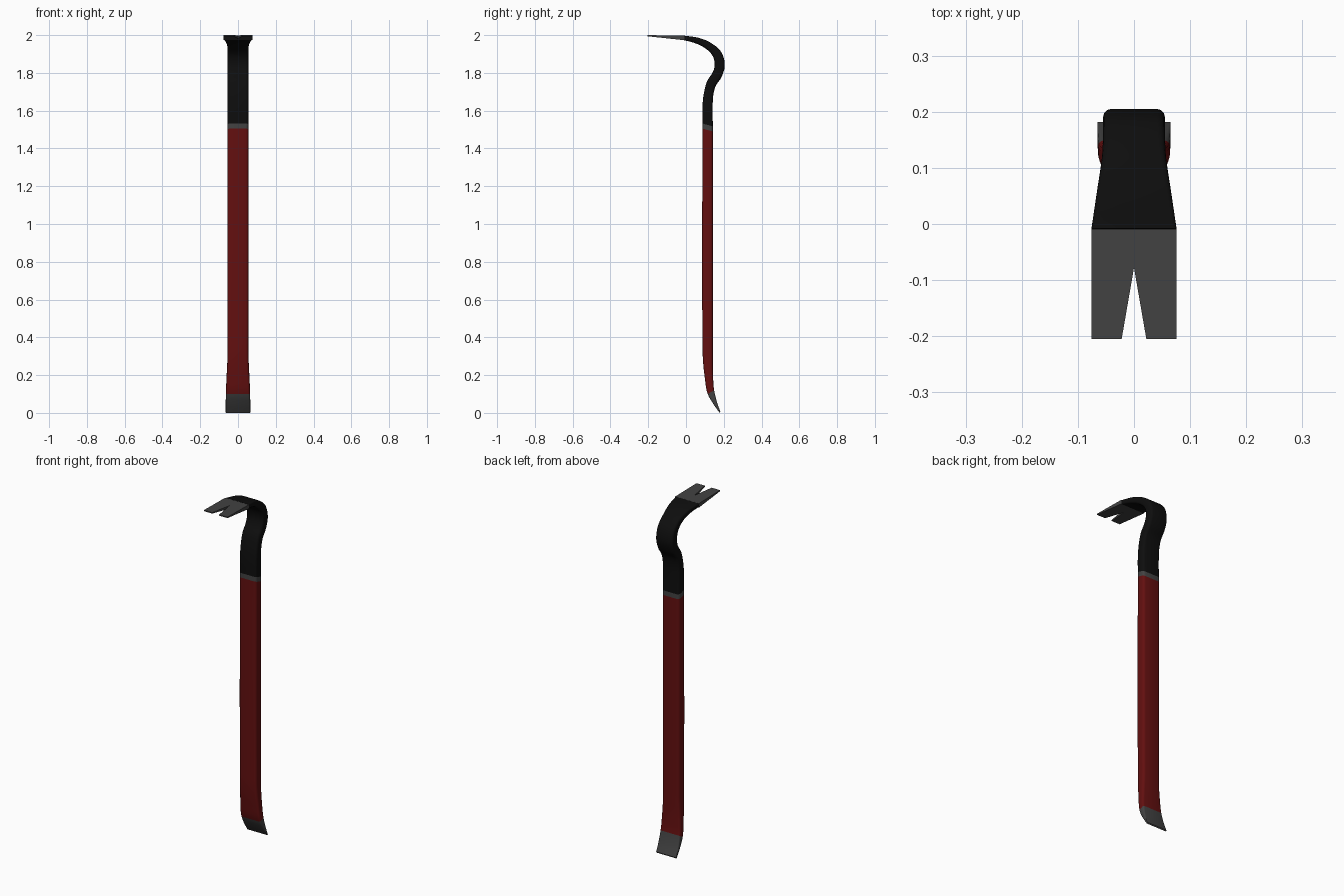
import bpy, bmesh, math
from mathutils import Vector

if "Cube" in bpy.data.objects:
    bpy.data.objects.remove(bpy.data.objects["Cube"])


def material(name, rgb):
    m = bpy.data.materials.new(name)
    m.diffuse_color = (*rgb, 1)
    m.use_nodes = True
    m.node_tree.nodes["Principled BSDF"].inputs["Base Color"].default_value = m.diffuse_color
    return m


RED = material("dark red paint", (0.125, 0.005, 0.005))
BLACK = material("black paint", (0.0042, 0.0042, 0.0042))
STEEL = material("bare grey steel", (0.055, 0.055, 0.055))

# stations along the bar: inner edge y,z / outer edge y,z / half width
STATIONS = [
    (.178, .000, .182, .006, .065),     # 0 chisel tip
    (.143, .050, .163, .060, .065),
    (.115, .100, .149, .120, .064),     # 2 paint starts
    (.099, .190, .143, .205, .060),
    (.088, .310, .142, .320, .055),
    (.087, .400, .142, .400, .055),
    (.087, 1.505, .142, 1.490, .055),   # 6 collar
    (.087, 1.532, .142, 1.517, .055),   # 7 hook starts
    (.087, 1.620, .141, 1.610, .055),
    (.095, 1.695, .145, 1.685, .055),
    (.112, 1.757, .158, 1.732, .055),
    (.140, 1.800, .188, 1.778, .055),
    (.152, 1.840, .205, 1.835, .055),
    (.141, 1.890, .190, 1.905, .055),
    (.095, 1.935, .130, 1.960, .057),
    (.040, 1.960, .065, 1.986, .066),
    (-.012, 1.973, -.008, 1.997, .076),  # 16 claw starts
]


def interpolate(pts, steps):
    """Smooth curve through the stations, one list of rows per segment."""
    n = len(pts)
    h = [math.dist(pts[i][:4], pts[i + 1][:4]) for i in range(n - 1)]
    d = [[(b - a) / h[i] for a, b in zip(pts[i], pts[i + 1])] for i in range(n - 1)]
    m = [d[0]]
    for i in range(1, n - 1):
        m.append([(h[i] * p + h[i - 1] * q) / (h[i] + h[i - 1])
                  for p, q in zip(d[i - 1], d[i])])
    m.append(d[-1])
    segments = []
    for i in range(n - 1):
        rows = []
        for s in range(steps + 1):
            t = s / steps
            a, b = 2*t**3 - 3*t**2 + 1, t**3 - 2*t**2 + t
            c, e = 3*t**2 - 2*t**3, t**3 - t**2
            rows.append([a*p + b*h[i]*u + c*q + e*h[i]*v
                         for p, u, q, v in zip(pts[i], m[i], pts[i + 1], m[i + 1])])
        segments.append(rows)
    return segments


def ring(row):
    """Rounded rectangle spanning the inner and outer edge points."""
    ay, az, by, bz, w = row
    inner, outer = Vector((0, ay, az)), Vector((0, by, bz))
    mid, axis = (inner + outer) / 2, (outer - inner).normalized()
    half = (outer - inner).length / 2
    r = min(.014, half * .55)
    pts = []
    for k, (sx, sy) in enumerate([(1, 1), (-1, 1), (-1, -1), (1, -1)]):
        for j in range(4):
            ang = math.radians(90 * k + 30 * j)
            x = sx * (w - r) + r * math.cos(ang)
            y = sy * (half - r) + r * math.sin(ang)
            pts.append(Vector((x, 0, 0)) + mid + axis * y)
    return pts


def finish(name, bm, mat):
    bmesh.ops.recalc_face_normals(bm, faces=bm.faces[:])
    me = bpy.data.meshes.new(name)
    bm.to_mesh(me)
    bm.free()
    me.materials.append(mat)
    ob = bpy.data.objects.new(name, me)
    bpy.context.collection.objects.link(ob)
    return ob


SEGMENTS = interpolate(STATIONS, 5)


def bar_part(name, first, last, mat):
    """Loft the bar between two stations."""
    rows = [SEGMENTS[first][0]]
    for seg in SEGMENTS[first:last]:
        rows += seg[1:]
    bm = bmesh.new()
    rings = [[bm.verts.new(p) for p in ring(r)] for r in rows]
    for a, b in zip(rings, rings[1:]):
        for i in range(len(a)):
            j = (i + 1) % len(a)
            bm.faces.new((a[i], a[j], b[j], b[i]))
    if first == 0:
        bm.faces.new(rings[0])
    if last == len(STATIONS) - 1:
        bm.faces.new(rings[-1])
    ob = finish(name, bm, mat)
    bpy.ops.object.select_all(action='DESELECT')
    ob.select_set(True)
    bpy.context.view_layer.objects.active = ob
    bpy.ops.object.shade_smooth_by_angle(angle=math.radians(40))


bar_part("chisel_end", 0, 2, STEEL)
bar_part("painted_shaft", 2, 6, RED)
bar_part("collar_band", 6, 7, STEEL)
bar_part("hook", 7, 16, BLACK)

# forked claw: one half outline, tapering to the tip, mirrored
outline = [(0, -.009), (0, -.078), (.022, -.205), (.076, -.205), (.076, -.009)]
bm = bmesh.new()
top, bottom = [], []
for x, y in outline:
    t = (-.009 - y) / .196
    top.append(bm.verts.new((x, y, 1.997 + .003 * t)))
    bottom.append(bm.verts.new((x, y, 1.973 + .021 * t)))
bm.faces.new(top)
bm.faces.new(bottom)
for i in range(1, 5):   # leave the mirror plane open
    j = (i + 1) % 5
    bm.faces.new((top[i], top[j], bottom[j], bottom[i]))
claw = finish("forked_claw", bm, STEEL)
mirror = claw.modifiers.new("mirror", 'MIRROR')
mirror.use_clip = True
